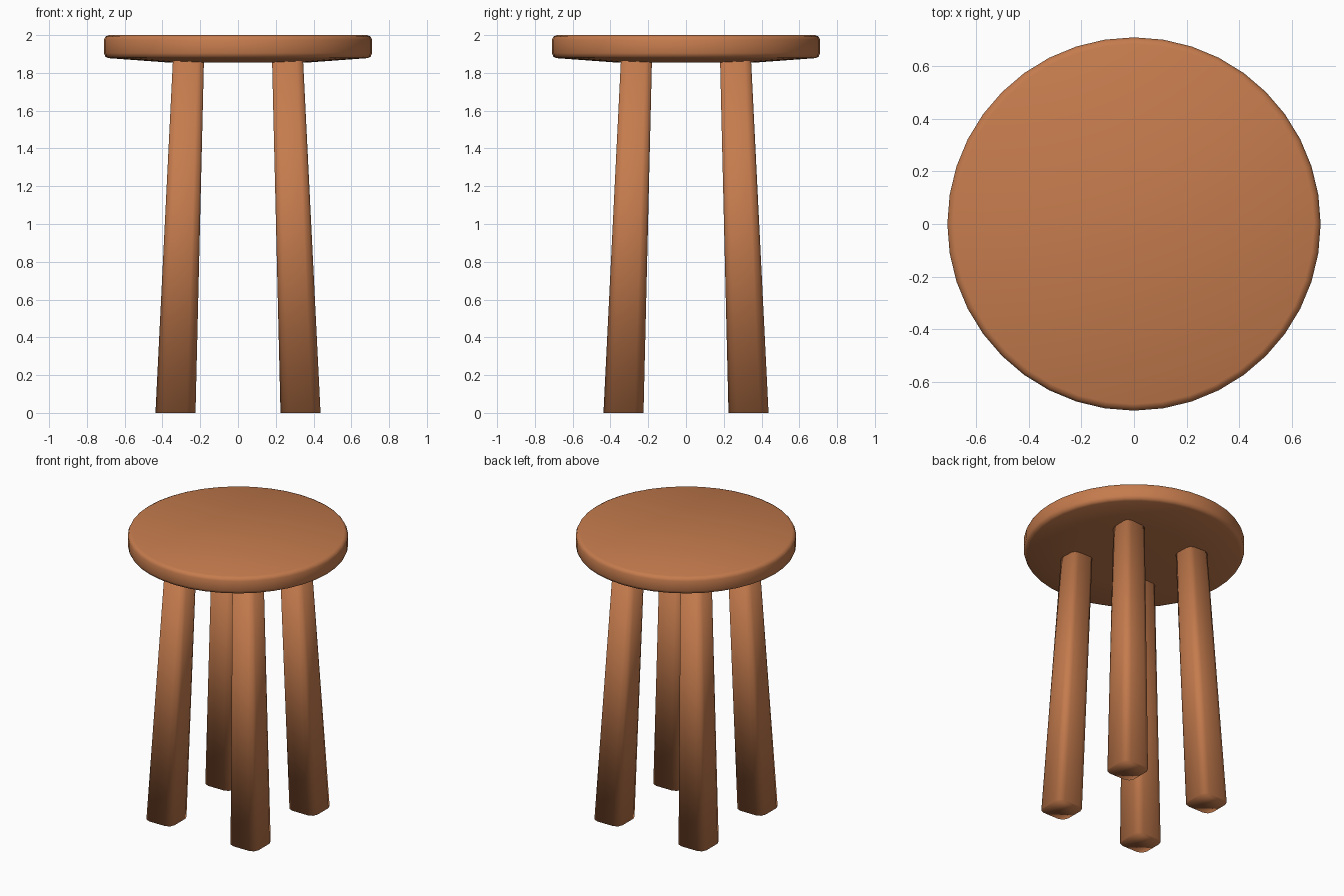
import bpy, bmesh
from math import sin, cos, pi

cube = bpy.data.objects.get("Cube")
if cube:
    bpy.data.objects.remove(cube, do_unlink=True)

wood = bpy.data.materials.new("warm wood")
wood.use_nodes = True
wood.diffuse_color = (0.56, 0.2, 0.075, 1)
wood.node_tree.nodes["Principled BSDF"].inputs["Base Color"].default_value = wood.diffuse_color


def loft(name, rings, tip=None):
    """Skin a stack of equal-sized point rings; close the bottom flat or to a tip."""
    bm = bmesh.new()
    loops = [[bm.verts.new(p) for p in ring] for ring in rings]
    n = len(loops[0])
    for low, high in zip(loops, loops[1:]):
        for i in range(n):
            j = (i + 1) % n
            bm.faces.new((low[i], low[j], high[j], high[i]))
    bm.faces.new(loops[-1])
    if tip:
        v = bm.verts.new(tip)
        for i in range(n):
            bm.faces.new((loops[0][(i + 1) % n], loops[0][i], v))
    else:
        bm.faces.new(loops[0][::-1])
    bmesh.ops.recalc_face_normals(bm, faces=bm.faces)
    for f in bm.faces:
        f.smooth = True
    mesh = bpy.data.meshes.new(name)
    bm.to_mesh(mesh)
    bm.free()
    mesh.materials.append(wood)
    obj = bpy.data.objects.new(name, mesh)
    bpy.context.collection.objects.link(obj)
    return obj


def circle(r, z, n=40):
    return [(r * cos(2 * pi * i / n), r * sin(2 * pi * i / n), z) for i in range(n)]


def rounded_square(cx, cy, half, z, r, steps=2):
    pts = []
    for k, (sx, sy) in enumerate(((1, 1), (-1, 1), (-1, -1), (1, -1))):
        for s in range(steps + 1):
            a = (k + s / steps) * pi / 2
            pts.append((cx + sx * (half - r) + r * cos(a),
                        cy + sy * (half - r) + r * sin(a), z))
    return pts


# Round seat with softened rim and slightly sloped underside
seat_profile = [(0.37, 1.855), (0.685, 1.878), (0.702, 1.886), (0.71, 1.905),
                (0.71, 1.975), (0.702, 1.992), (0.685, 2.0)]
loft("seat", [circle(r, z) for r, z in seat_profile], tip=(0, 0, 1.865))

# Four splayed legs, wider at the foot
for side, sx in (("left", 1), ("right", -1)):
    for end, sy in (("front", -1), ("back", 1)):
        loft(f"{end}_{side}_leg", [
            rounded_square(sx * 0.331, sy * 0.331, 0.106, 0, 0.045),
            rounded_square(sx * 0.262, sy * 0.262, 0.082, 1.88, 0.035)])
